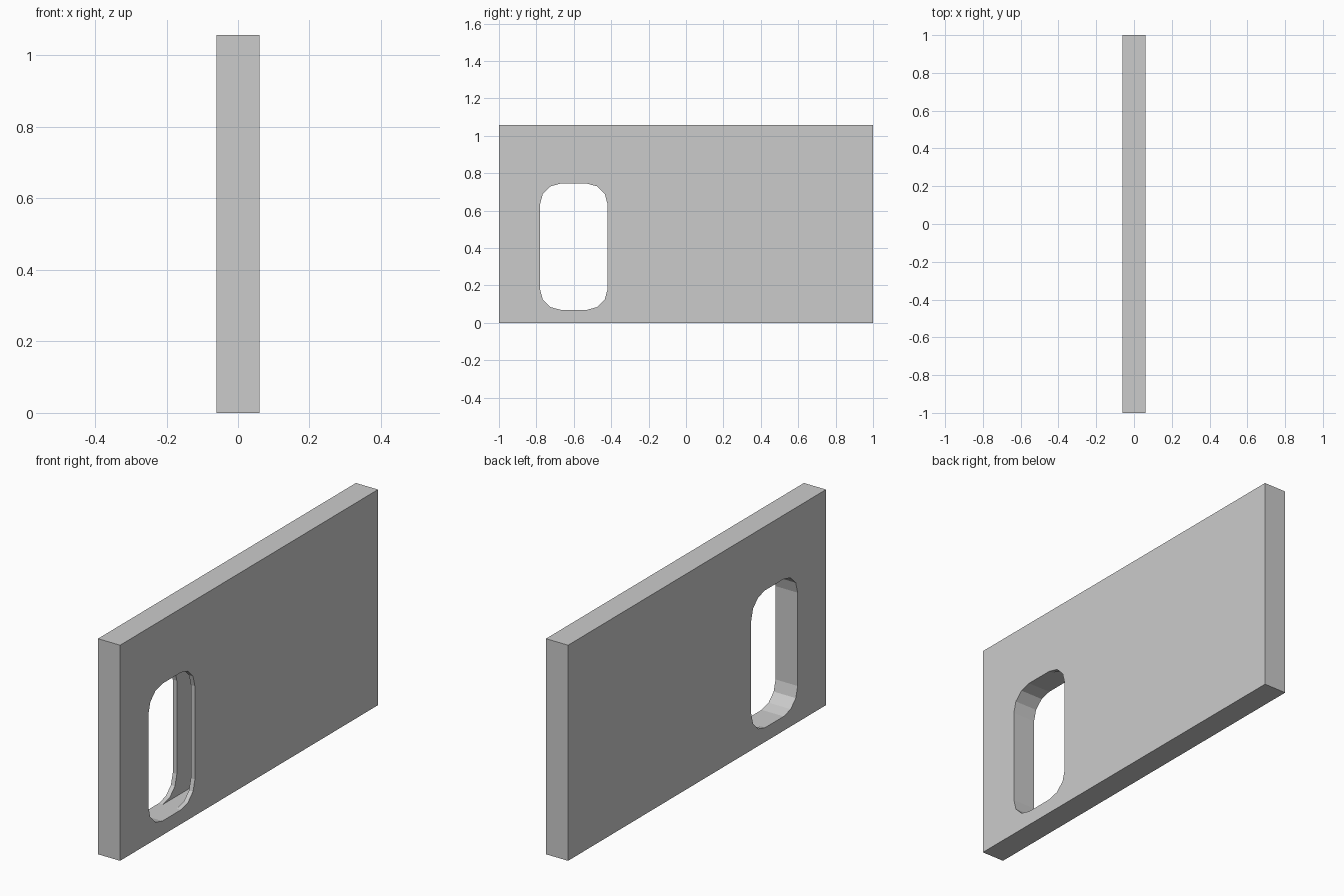
import bpy, bmesh, math

if "Cube" in bpy.data.objects:
    bpy.data.objects.remove(bpy.data.objects["Cube"])

HALF_T, HEIGHT = 0.06, 1.058
Y0, Y1, Z0, Z1 = -0.78, -0.42, 0.07, 0.744   # window opening
R, SEG = 0.108, 3                             # window corner rounding


def prism(name, profile, x0, x1):
    """Extrude a y-z outline from x0 to x1."""
    bm = bmesh.new()
    face = bm.faces.new([bm.verts.new((x0, y, z)) for y, z in profile])
    out = bmesh.ops.extrude_face_region(bm, geom=[face])["geom"]
    bmesh.ops.translate(bm, vec=(x1 - x0, 0, 0),
                        verts=[v for v in out if isinstance(v, bmesh.types.BMVert)])
    bmesh.ops.recalc_face_normals(bm, faces=bm.faces)
    mesh = bpy.data.meshes.new(name)
    bm.to_mesh(mesh)
    bm.free()
    obj = bpy.data.objects.new(name, mesh)
    bpy.context.collection.objects.link(obj)
    return obj


def rect(y0, y1, z0, z1):
    return [(y0, z0), (y1, z0), (y1, z1), (y0, z1)]


def rounded_rect(y0, y1, z0, z1, r, seg):
    centres = [(y1 - r, z1 - r), (y0 + r, z1 - r), (y0 + r, z0 + r), (y1 - r, z0 + r)]
    return [(cy + r * math.cos(a), cz + r * math.sin(a))
            for k, (cy, cz) in enumerate(centres)
            for a in (math.pi / 2 * (k + i / seg) for i in range(seg + 1))]


def cut(target, cutter):
    mod = target.modifiers.new(cutter.name, 'BOOLEAN')
    mod.operation = 'DIFFERENCE'
    mod.solver = 'EXACT'
    mod.object = cutter
    cutter.hide_render = True
    cutter.display_type = 'WIRE'


# Wall slab
wall = prism("wall_panel", rect(-1, 1, 0, HEIGHT), -HALF_T, HALF_T)

# Rounded window through the wall
cut(wall, prism("window_cutter", rounded_rect(Y0, Y1, Z0, Z1, R, SEG), -0.2, 0.2))

# Hidden slot in the window's inner side for a sliding shutter
cut(wall, prism("slot_cutter", rect(Y1 - R, Y1 + 0.4, Z0, Z1), -0.038, 0.038))
